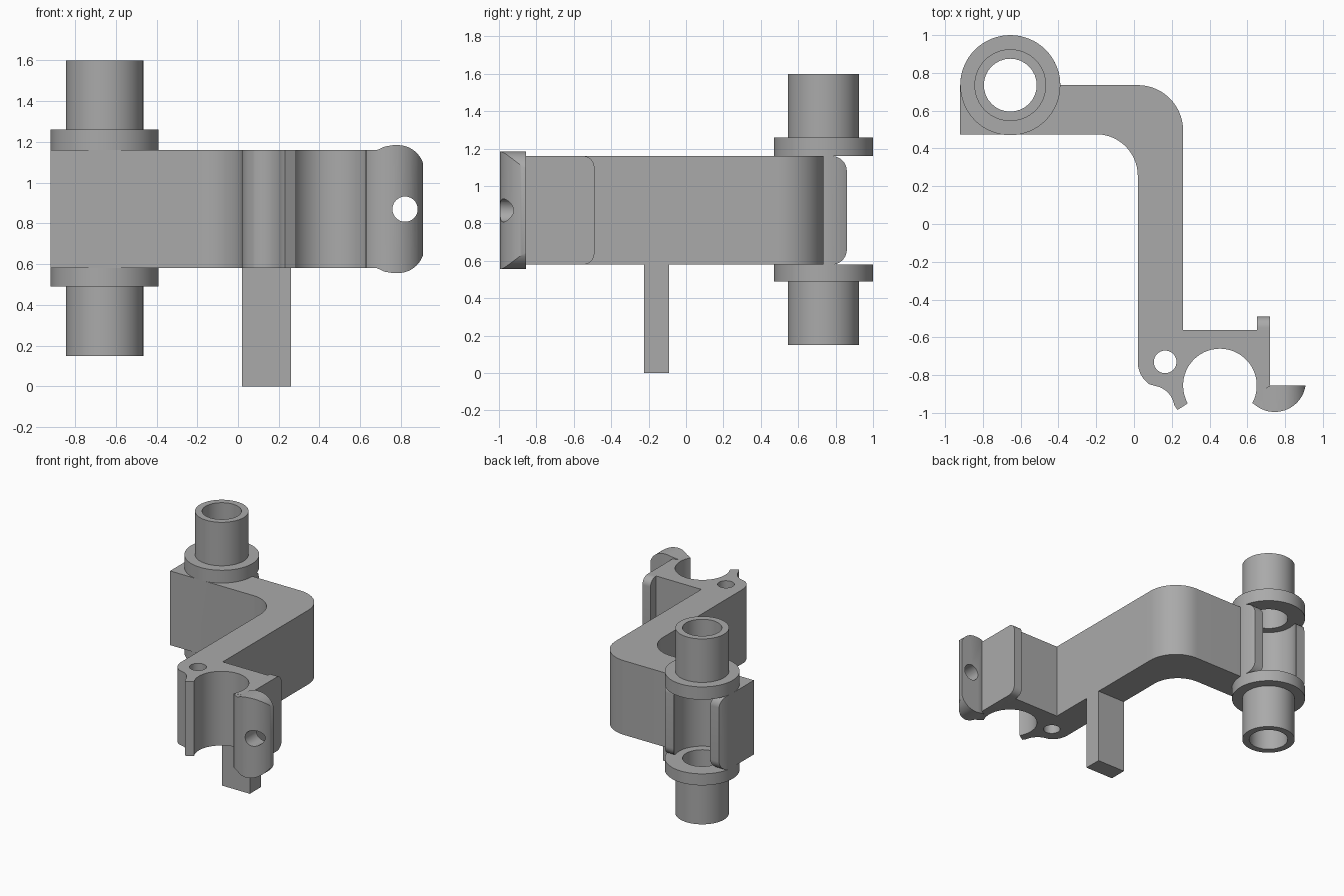
import bpy, bmesh
from math import sin, cos, radians
from mathutils import Vector

if "Cube" in bpy.data.objects:
    bpy.data.objects.remove(bpy.data.objects["Cube"])

grey = bpy.data.materials.new("plain grey")
grey.use_nodes = True
grey.diffuse_color = (0.4, 0.4, 0.4, 1)
grey.node_tree.nodes["Principled BSDF"].inputs["Base Color"].default_value = (0.4, 0.4, 0.4, 1)

LOW, HIGH = 0.58, 1.16          # height range of the main body
PIVOT = (-0.655, 0.735)         # axis of the hinge tubes
SOCKET = (0.455, -0.855)        # axis of the snap-in socket


def arc(center, r, start, end, n=20):
    """Points on an arc, angles in degrees."""
    angles = [radians(start + (end - start) * i / n) for i in range(n + 1)]
    return [(center[0] + r * cos(a), center[1] + r * sin(a)) for a in angles]


def prism(name, outline, lo, hi, axis="z"):
    """Extrude a closed 2D outline along the given axis."""
    place = {"x": lambda p, h: (h, p[0], p[1]),
             "y": lambda p, h: (p[0], h, p[1]),
             "z": lambda p, h: (p[0], p[1], h)}[axis]
    bm = bmesh.new()
    base = bm.faces.new([bm.verts.new(place(p, lo)) for p in outline])
    top = bmesh.ops.extrude_face_region(bm, geom=[base])["geom"]
    shift = Vector(place((0, 0), hi - lo))
    bmesh.ops.translate(bm, vec=shift, verts=[g for g in top if isinstance(g, bmesh.types.BMVert)])
    bmesh.ops.recalc_face_normals(bm, faces=bm.faces)
    mesh = bpy.data.meshes.new(name)
    bm.to_mesh(mesh)
    bm.free()
    mesh.materials.append(grey)
    obj = bpy.data.objects.new(name, mesh)
    bpy.context.collection.objects.link(obj)
    return obj


def activate(obj):
    bpy.ops.object.select_all(action="DESELECT")
    obj.select_set(True)
    bpy.context.view_layer.objects.active = obj


def combine(obj, tool, operation):
    """Apply a boolean and discard the tool."""
    mod = obj.modifiers.new("cut", "BOOLEAN")
    mod.object, mod.operation, mod.solver = tool, operation, "EXACT"
    activate(obj)
    bpy.ops.object.modifier_apply(modifier=mod.name)
    bpy.data.objects.remove(tool)


def drill(obj, center, r, lo, hi, axis="z"):
    combine(obj, prism("drill", arc(center, r, 0, 348.75, 31), lo, hi, axis), "DIFFERENCE")


def end_rounded(start, end, r):
    """Side outline whose far end has rounded corners."""
    return ([(start, LOW)] + arc((end - r, LOW + r), r, -90, 0, 10)
            + arc((end - r, HIGH - r), r, 0, 90, 10) + [(start, HIGH)])


# Bent arm with the open hinge cradle at one end and the socket at the other
outline = [(-0.92, 0.475)]
outline += arc((-0.2, 0.255), 0.22, 90, 0)
outline += arc((0.165, -0.73), 0.145, 180, 235)
outline += arc((0.09, -0.98), 0.125, 80, 10, 10)
outline += [(0.23, -0.985)]
outline += arc(SOCKET, 0.195, 209, -29, 36)
outline += [(0.72, -0.93), (0.72, -0.56), (0.26, -0.56)]
outline += arc((0.02, 0.495), 0.24, 0, 90)
outline += arc(PIVOT, 0.265, 0, 28.1, 6)
outline += arc(PIVOT, 0.2, 38.7, -218.7, 40)
outline += arc(PIVOT, 0.265, 151.9, 180, 6)
arm = prism("bent_arm", outline, LOW, HIGH)
drill(arm, (0.165, -0.73), 0.06, 0.4, 1.3)
combine(arm, prism("cradle_rounding", end_rounded(-1.2, 0.86, 0.08), -1.2, 1.2, "x"), "INTERSECT")

# Hinge flanges and tubes, above and below the cradle
for side, flange_z, tube_z in (("upper", (HIGH, 1.26), (1.2, 1.6)),
                               ("lower", (0.49, LOW), (0.15, 0.53))):
    for part, r, span in (("flange", 0.265, flange_z), ("tube", 0.19, tube_z)):
        ring = prism(f"{side}_hinge_{part}", arc(PIVOT, r, 0, 354.375, 63), *span)
        drill(ring, PIVOT, 0.14, 0, 2)

# Upright rib behind the socket
prism("socket_rib", end_rounded(-0.75, -0.49, 0.06), 0.65, 0.72, "x")

# Rounded finger grip on the socket lip
grip = prism("finger_grip", arc((0.745, -0.83), 0.165, 226, 351, 32)
             + [(0.72, -0.856), (0.66, -0.89)], 0.5, 1.25)
half = [(0.6, 0.289), (0.68, 0.289), (0.72, 0.307), (0.76, 0.314)]
half += arc((0.785, 0.184), 0.13, 90, 0, 16)
MID = (LOW + HIGH) / 2
front = [(x, MID + h) for x, h in half] + [(x, MID - h) for x, h in reversed(half)]
combine(grip, prism("grip_rounding", front, -1.1, -0.7, "y"), "INTERSECT")
drill(grip, (0.82, MID), 0.062, -1.2, -0.6, "y")

# Stop leg below the arm
prism("stop_leg", [(0.02, -0.225), (0.26, -0.225), (0.26, -0.09), (0.02, -0.09)], 0, 0.6)

for obj in list(bpy.context.collection.objects):
    if obj.type == "MESH" and grey.name in obj.data.materials:
        activate(obj)
        bpy.ops.object.shade_smooth_by_angle(angle=radians(30))
